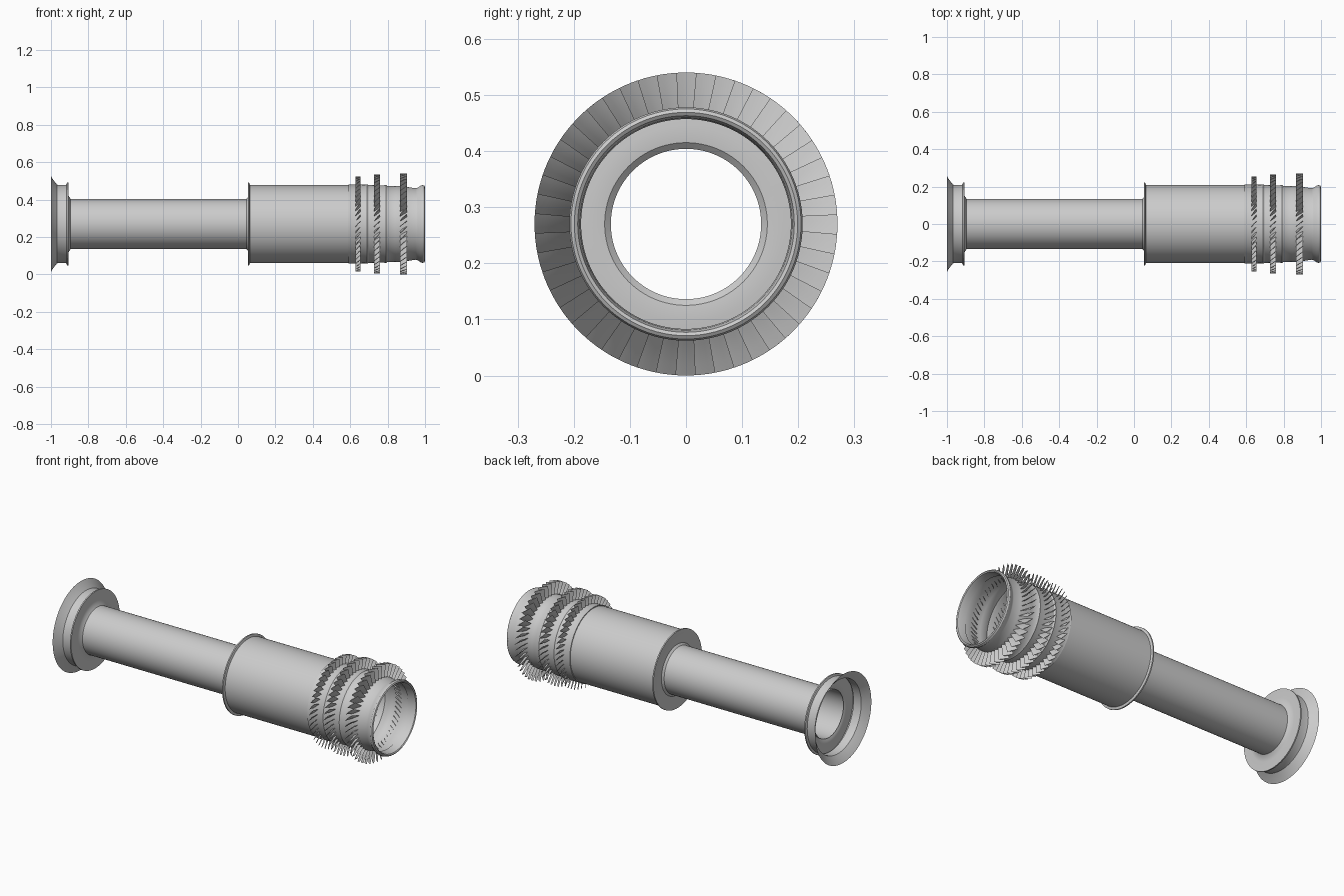
import bpy, bmesh, math

if "Cube" in bpy.data.objects:
    bpy.data.objects.remove(bpy.data.objects["Cube"])

CZ = 0.27  # height of the shaft axis


def finish(name, bm):
    bmesh.ops.recalc_face_normals(bm, faces=bm.faces)
    me = bpy.data.meshes.new(name)
    bm.to_mesh(me)
    bm.free()
    ob = bpy.data.objects.new(name, me)
    bpy.context.collection.objects.link(ob)
    bpy.ops.object.select_all(action='DESELECT')
    ob.select_set(True)
    bpy.context.view_layer.objects.active = ob
    bpy.ops.object.shade_smooth_by_angle(angle=math.radians(30))
    return ob


def revolve(name, profile, n=96):
    """Spin an open (x, radius) profile around the long axis."""
    bm = bmesh.new()
    rings = []
    for x, r in profile:
        rings.append([bm.verts.new((x, r * math.cos(2 * math.pi * i / n),
                                    CZ + r * math.sin(2 * math.pi * i / n))) for i in range(n)])
    for a, b in zip(rings, rings[1:]):
        for i in range(n):
            j = (i + 1) % n
            bm.faces.new((a[i], a[j], b[j], b[i]))
    return finish(name, bm)


def blade_row(name, xc, half, r0, r1, count=48):
    """Ring of thin twisted blades with a pointed lens section."""
    bm = bmesh.new()
    section = [(-1, 0), (-0.3, 0.06), (0.4, 0.05), (1, 0), (0.4, -0.02), (-0.3, -0.01)]
    steps = 4
    for k in range(count):
        base = 2 * math.pi * k / count
        rings = []
        for s in range(steps + 1):
            t = s / steps
            r = r0 + (r1 - r0) * t
            sweep = (0.0125 + 0.0065 * t) * r1 / 0.27   # half width around the ring
            ring = []
            for u, w in section:
                dx = half * (u - 2.0 * w)
                tang = sweep * (u + 2.0 * w)
                a = base + tang / r
                ring.append(bm.verts.new((xc + dx, -r * math.cos(a), CZ + r * math.sin(a))))
            rings.append(ring)
        m = len(section)
        for a, b in zip(rings, rings[1:]):
            for i in range(m):
                j = (i + 1) % m
                bm.faces.new((a[i], a[j], b[j], b[i]))
        bm.faces.new(rings[-1])
        bm.faces.new(rings[0])
    return finish(name, bm)


# flared collar at the left end with its thin flange
revolve("flared_collar", [(-1.0, 0.255), (-0.985, 0.232), (-0.967, 0.210), (-0.955, 0.208),
                          (-0.918, 0.210), (-0.914, 0.221), (-0.907, 0.221), (-0.907, 0.170),
                          (-0.905, 0.150), (-0.895, 0.134)])

# slim hollow tube
revolve("centre_tube", [(-0.908, 0.134), (0.058, 0.134)])

# wide sleeve with flanged shoulder
revolve("wide_sleeve", [(0.045, 0.134), (0.055, 0.145), (0.058, 0.175), (0.053, 0.200),
                        (0.053, 0.221), (0.060, 0.221), (0.064, 0.208), (0.590, 0.208)])

# tapering blade drum with ridges and a rounded end lip
revolve("blade_drum", [(0.590, 0.208), (0.590, 0.213), (0.598, 0.211), (0.680, 0.210), (0.690, 0.213),
                       (0.698, 0.208), (0.780, 0.206), (0.790, 0.209), (0.798, 0.204),
                       (0.840, 0.202), (0.850, 0.204), (0.910, 0.197), (0.950, 0.191),
                       (0.960, 0.194), (0.978, 0.206), (0.988, 0.208), (0.996, 0.205),
                       (1.0, 0.199), (0.996, 0.193), (0.980, 0.189), (0.950, 0.187)])

# three rows of blades
for i, (x, half, r0, r1) in enumerate([(0.642, 0.013, 0.206, 0.255),
                                       (0.744, 0.016, 0.204, 0.264),
                                       (0.884, 0.019, 0.195, 0.270)]):
    blade_row("blade_row_%d" % (i + 1), x, half, r0, r1)
